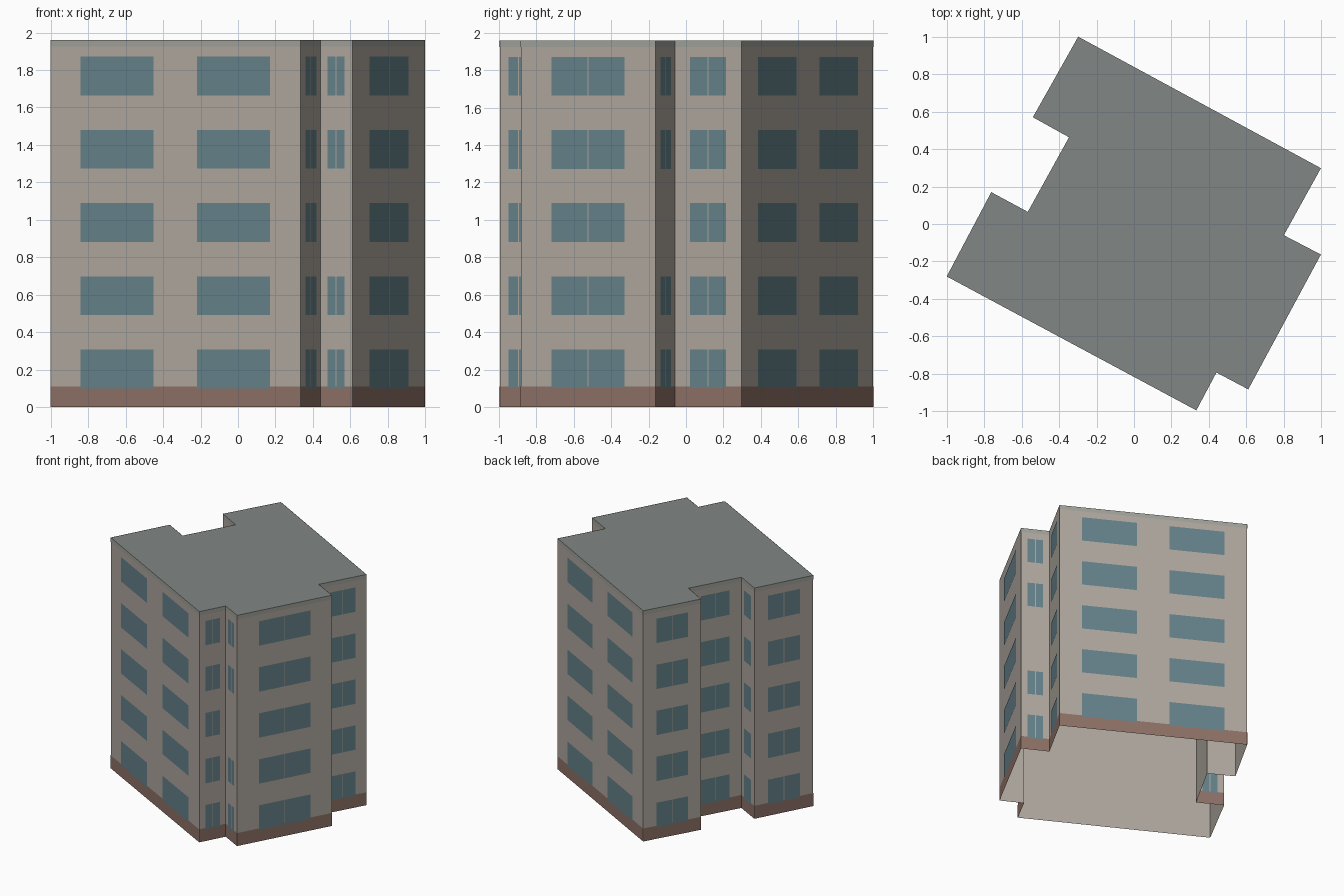
import bpy, bmesh
from mathutils import Vector

if "Cube" in bpy.data.objects:
    bpy.data.objects.remove(bpy.data.objects["Cube"])

# Footprint corners, counter-clockwise from the left corner
PLAN = [(-1, -.28), (.333, -.995), (.44, -.793), (.61, -.883), (.998, -.163), (.80, -.06),
        (.998, .298), (-.298, 1), (-.54, .57), (-.347, .463), (-.567, .065), (-.762, .17)]
PTS = [Vector((x, y, 0)) for x, y in PLAN]
WALLS = [(PTS[i], PTS[(i + 1) % len(PTS)]) for i in range(len(PTS))]
HEIGHT = 1.96
FLOORS = [.10 + .391 * i for i in range(5)]
WINDOW_H = .207
BLANK = {(2, 2), (4, 2)}      # wall, floor without a window


def material(name, rgb):
    m = bpy.data.materials.new(name)
    m.diffuse_color = (*rgb, 1)
    m.use_nodes = True
    m.node_tree.nodes["Principled BSDF"].inputs["Base Color"].default_value = m.diffuse_color
    return m


def make_object(name, bm, mat):
    mesh = bpy.data.meshes.new(name)
    bm.to_mesh(mesh)
    bm.free()
    mesh.materials.append(mat)
    obj = bpy.data.objects.new(name, mesh)
    bpy.context.collection.objects.link(obj)
    return obj


def panel(bm, wall, f0, f1, z0, z1, offset=0.0):
    """Outward-facing rectangle spanning fractions f0..f1 of a wall."""
    a, b = wall
    d = (b - a).normalized()
    out = Vector((d.y, -d.x, 0)) * offset
    p, q = a.lerp(b, f0) + out, a.lerp(b, f1) + out
    corners = [(p, z0), (q, z0), (q, z1), (p, z1)]
    bm.faces.new([bm.verts.new((v.x, v.y, z)) for v, z in corners])


def strip(name, z0, z1, offset, mat):
    bm = bmesh.new()
    for wall in WALLS:
        panel(bm, wall, 0, 1, z0, z1, offset)
    if offset == 0:
        bmesh.ops.remove_doubles(bm, verts=bm.verts, dist=1e-4)
    return make_object(name, bm, mat)


# Outer walls, open underneath
strip("walls", 0, HEIGHT, 0, material("plaster", (.43, .39, .345)))

# Brick base and pale band under the roof
strip("base_band", 0, .11, .0015, material("brick", (.27, .165, .135)))
strip("roof_edge_band", 1.925, HEIGHT, .0015, material("edge_trim", (.36, .36, .33)))

# Flat roof
bm = bmesh.new()
bm.faces.new([bm.verts.new((p.x, p.y, HEIGHT)) for p in PTS])
make_object("roof", bm, material("roofing", (.22, .245, .235)))

# Windows: two wide ones on the long walls, a split one on every other wall
bm = bmesh.new()
for w, wall in enumerate(WALLS):
    length = (wall[1] - wall[0]).length
    gap = .003 / length
    if length > 1:
        panes = [(.12, .413), (.587, .88)]
    else:
        panes = [(.23, .5 - gap), (.5 + gap, .77)]
    for floor, z in enumerate(FLOORS):
        if (w, floor) in BLANK:
            continue
        for f0, f1 in panes:
            panel(bm, wall, f0, f1, z, z + WINDOW_H, .003)
make_object("windows", bm, material("glass", (.13, .225, .255)))
